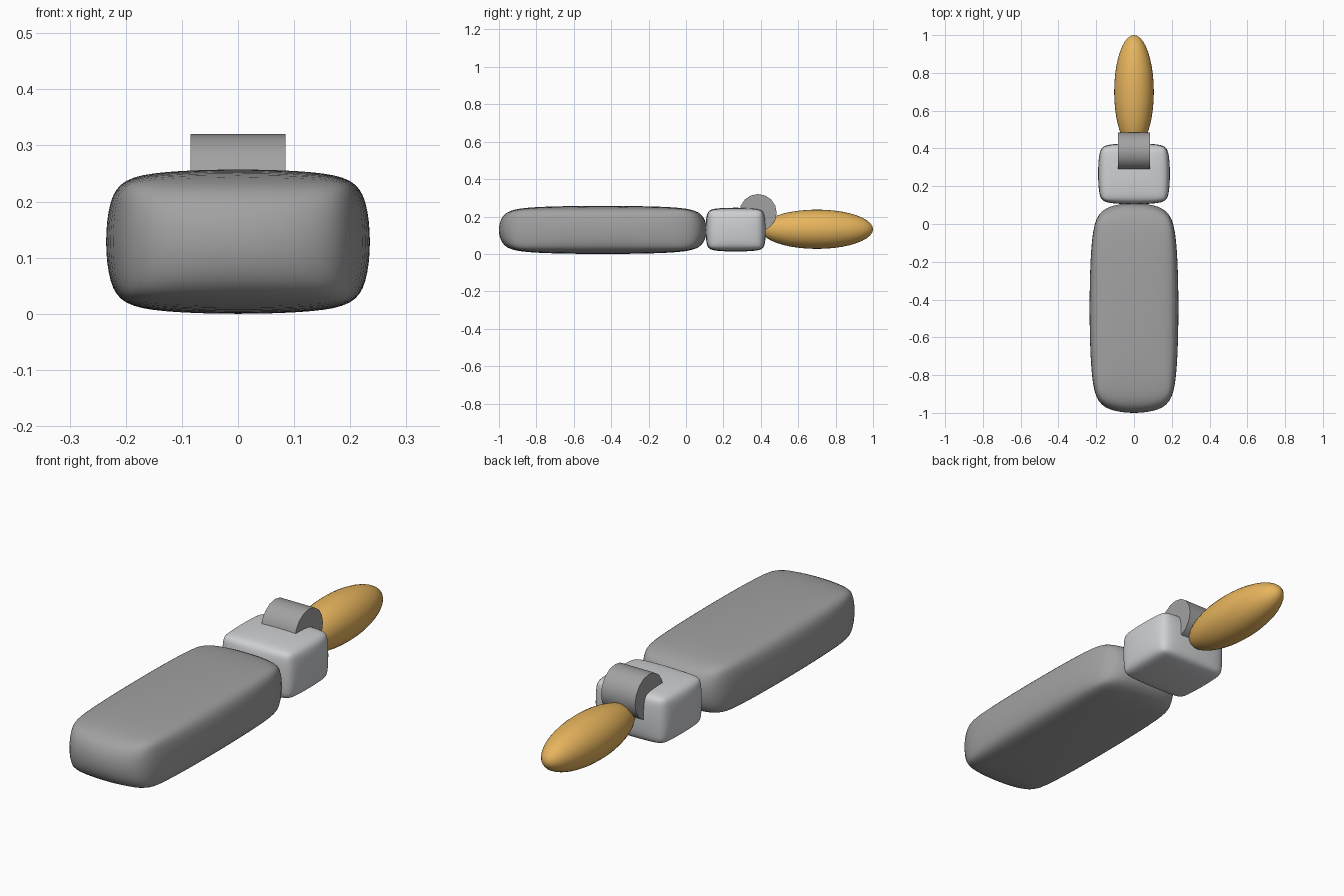
import bpy
import bmesh
from mathutils import Matrix, Vector

cube = bpy.data.objects.get("Cube")
if cube:
    bpy.data.objects.remove(cube, do_unlink=True)


def material(name, rgb):
    mat = bpy.data.materials.new(name)
    mat.use_nodes = True
    color = (*rgb, 1)
    mat.diffuse_color = color
    mat.node_tree.nodes["Principled BSDF"].inputs["Base Color"].default_value = color
    return mat


def add_part(name, bm, mat, smooth_angle=3.2):
    mesh = bpy.data.meshes.new(name)
    bm.to_mesh(mesh)
    bm.free()
    mesh.materials.append(mat)
    obj = bpy.data.objects.new(name, mesh)
    bpy.context.collection.objects.link(obj)
    bpy.ops.object.select_all(action='DESELECT')
    obj.select_set(True)
    bpy.context.view_layer.objects.active = obj
    bpy.ops.object.shade_smooth_by_angle(angle=smooth_angle)
    return obj


def soft_box(name, low, high, chamfer, mat):
    """Chamfered cube, subdivided, then fitted exactly between two corners."""
    low, high = Vector(low), Vector(high)
    bm = bmesh.new()
    bmesh.ops.create_cube(bm, size=2)
    bmesh.ops.bevel(bm, geom=bm.edges[:], offset=chamfer, segments=1,
                    affect='EDGES', profile=0.5)
    obj = add_part(name, bm, mat)
    sub = obj.modifiers.new("Soften", 'SUBSURF')
    sub.levels = sub.render_levels = 3
    bpy.ops.object.modifier_apply(modifier=sub.name)
    reach = max(v.co.x for v in obj.data.vertices)
    size = (high - low) / (2 * reach)
    obj.data.transform(Matrix.Translation((low + high) / 2)
                       @ Matrix.Diagonal((*size, 1)))
    return obj


dark_metal = material("grey_casing", (0.36, 0.36, 0.36))
light_metal = material("pale_metal", (0.62, 0.63, 0.65))
wheel_metal = material("wheel_grey", (0.36, 0.36, 0.36))
flame_gold = material("flame_gold", (0.80, 0.46, 0.11))

# Casing and the narrower metal head
soft_box("casing", (-0.235, -1, 0), (0.235, 0.11, 0.257), 0.28, dark_metal)
soft_box("metal_head", (-0.19, 0.105, 0.013), (0.19, 0.427, 0.247), 0.22, light_metal)

# Spark wheel lying across the head
bm = bmesh.new()
bmesh.ops.create_cone(bm, cap_ends=True, segments=16, radius1=0.1, radius2=0.1,
                      depth=0.17,
                      matrix=Matrix.Translation((0, 0.385, 0.22))
                      @ Matrix.Rotation(1.5708, 4, 'Y'))
add_part("spark_wheel", bm, wheel_metal, 0.6)

# Flame, a stretched ball
bm = bmesh.new()
bmesh.ops.create_uvsphere(bm, u_segments=32, v_segments=20, radius=1,
                          matrix=Matrix.Translation((0, 0.7, 0.132))
                          @ Matrix.Diagonal((0.105, 0.3, 0.105, 1))
                          @ Matrix.Rotation(1.5708, 4, 'X'))
add_part("flame", bm, flame_gold)
